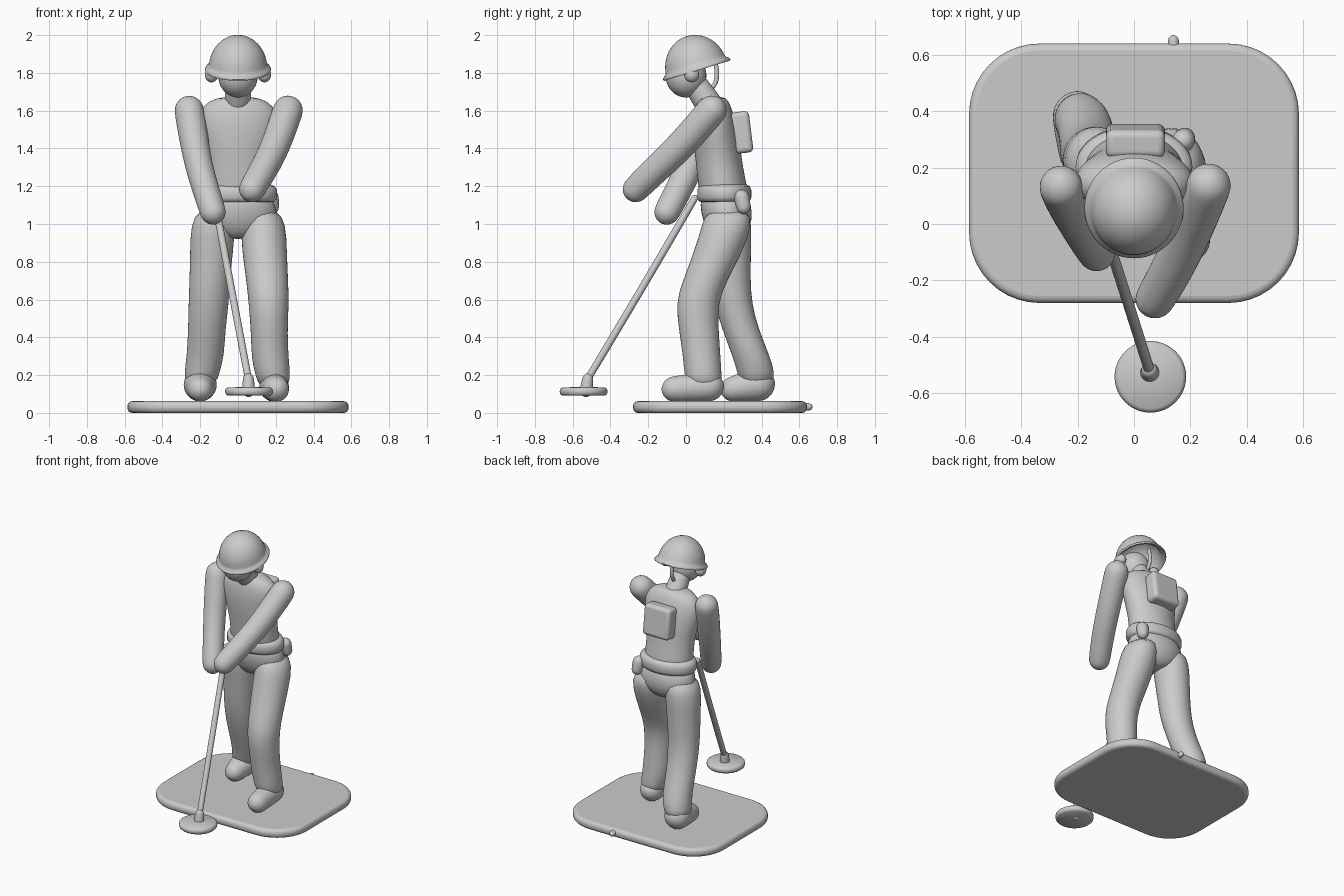
import bpy, bmesh
from math import sin, cos, pi, radians
from mathutils import Vector, Matrix

if "Cube" in bpy.data.objects:
    bpy.data.objects.remove(bpy.data.objects["Cube"])


def finish(name, bm, subdiv=0, bevel=0, angle=60):
    bmesh.ops.recalc_face_normals(bm, faces=bm.faces)
    me = bpy.data.meshes.new(name)
    bm.to_mesh(me)
    bm.free()
    ob = bpy.data.objects.new(name, me)
    bpy.context.collection.objects.link(ob)
    if bevel:
        m = ob.modifiers.new("bevel", 'BEVEL')
        m.width, m.segments, m.limit_method = bevel, 4, 'ANGLE'
        m.angle_limit = radians(40)
    if subdiv:
        m = ob.modifiers.new("subdiv", 'SUBSURF')
        m.levels = m.render_levels = subdiv
    bpy.ops.object.select_all(action='DESELECT')
    ob.select_set(True)
    bpy.context.view_layer.objects.active = ob
    bpy.ops.object.shade_smooth_by_angle(angle=radians(angle))
    return ob


def skin(bm, rings):
    rows = [[bm.verts.new(p) for p in r] for r in rings]
    n = len(rows[0])
    for a, b in zip(rows, rows[1:]):
        for i in range(n):
            bm.faces.new((a[i], a[(i + 1) % n], b[(i + 1) % n], b[i]))
    bm.faces.new(rows[0])
    bm.faces.new(rows[-1])


def loft(name, rings, n=20):
    """Horizontal elliptical sections: (x, y, z, rx, ry)."""
    bm = bmesh.new()
    skin(bm, [[(x + rx * cos(2 * pi * i / n), y + ry * sin(2 * pi * i / n), z)
               for i in range(n)] for x, y, z, rx, ry in rings])
    return finish(name, bm, subdiv=1)


def limb(name, pts, n=20, subdiv=1):
    """Round-ended tube through points (x, y, z, radius)."""
    bm = bmesh.new()
    P = [Vector(p[:3]) for p in pts]
    R = [p[3] for p in pts]
    last = len(P) - 1
    secs = []
    for i, p in enumerate(P):
        d = (P[min(i + 1, last)] - P[max(i - 1, 0)]).normalized()
        if i == 0:
            secs += [(p - d * R[i] * sin(t), d, R[i] * cos(t)) for t in (1.5, 1.2, .8, .4)]
        secs.append((p, d, R[i]))
        if i == last:
            secs += [(p + d * R[i] * sin(t), d, R[i] * cos(t)) for t in (.4, .8, 1.2, 1.5)]
    rings = []
    for c, d, r in secs:
        u = d.cross(Vector((1, 0, 0))).normalized()
        v = d.cross(u)
        rings.append([c + (u * cos(2 * pi * i / n) + v * sin(2 * pi * i / n)) * r for i in range(n)])
    skin(bm, rings)
    return finish(name, bm, subdiv=subdiv)


def lathe(name, prof, loc, tilt=0, sy=1, n=48):
    bm = bmesh.new()
    skin(bm, [[(r * cos(2 * pi * i / n), sy * r * sin(2 * pi * i / n), z)
               for i in range(n)] for r, z in prof])
    bm.transform(Matrix.Translation(loc) @ Matrix.Rotation(tilt, 4, 'X'))
    return finish(name, bm)


def ball(name, loc, size):
    bm = bmesh.new()
    bmesh.ops.create_uvsphere(bm, u_segments=32, v_segments=20, radius=1)
    bm.transform(Matrix.Translation(loc) @ Matrix.Diagonal((*size, 1)))
    return finish(name, bm)


def box(name, loc, size, bevel, tilt=0, corner=0):
    bm = bmesh.new()
    bmesh.ops.create_cube(bm, size=1)
    bm.transform(Matrix.Diagonal((*size, 1)))
    if corner:
        up = [e for e in bm.edges if abs(e.verts[0].co.z - e.verts[1].co.z) > .01]
        bmesh.ops.bevel(bm, geom=up, offset=corner, segments=10, profile=.5, affect='EDGES')
    bm.transform(Matrix.Translation(loc) @ Matrix.Rotation(tilt, 4, 'X'))
    return finish(name, bm, bevel=bevel)


# base plate with its small rear plug
box("base", (0, .18, .031), (1.17, .92, .062), .025, corner=.25)
limb("base_plug", [(.14, .60, .032, .022), (.14, .65, .032, .02)])

# legs and boots: x+ leg forward, x- leg back
loft("front_leg", [(.12, .22, 1.08, .09, .11), (.135, .22, 1.0, .122, .135), (.14, .17, .85, .12, .13),
                   (.155, .10, .70, .112, .118), (.163, .055, .58, .108, .113), (.165, .07, .42, .097, .105),
                   (.17, .085, .28, .1, .1), (.185, .09, .2, .093, .1), (.19, .10, .13, .08, .09)])
loft("rear_leg", [(-.12, .22, 1.08, .09, .11), (-.132, .22, 1.0, .12, .13), (-.14, .23, .85, .115, .115),
                  (-.15, .235, .70, .108, .108), (-.155, .25, .58, .108, .1), (-.165, .285, .45, .1, .098),
                  (-.172, .345, .30, .1, .1), (-.19, .37, .22, .095, .1), (-.2, .375, .14, .085, .09)])
limb("front_boot", [(.19, .12, .14, .082), (.195, .03, .132, .075), (.202, -.06, .126, .07)])
limb("rear_boot", [(-.2, .38, .15, .092), (-.2, .31, .138, .08), (-.2, .25, .126, .068)])

# body
loft("hips", [(0, .2, 1.18, .17, .12), (0, .21, 1.1, .2, .138), (0, .22, 1.02, .22, .135),
              (0, .22, .95, .14, .1), (0, .22, .92, .06, .06)])
loft("torso", [(0, .14, 1.675, .07, .06), (0, .14, 1.655, .16, .085), (0, .145, 1.58, .225, .11),
               (0, .16, 1.45, .2, .125), (0, .175, 1.32, .17, .122), (0, .195, 1.2, .175, .13),
               (0, .2, 1.13, .18, .13)], 28)
box_belt = lathe("belt", [(.17, 1.115), (.195, 1.12), (.207, 1.14), (.207, 1.18), (.195, 1.2), (.17, 1.21)],
                 (0, .203, 0), sy=.69)
box("backpack", (0.005, .295, 1.485), (.21, .1, .22), .025, radians(7))
limb("hip_pouch", [(.175, .295, 1.14, .042), (.18, .305, 1.09, .038)])

# arms, both hands held forward
limb("right_arm", [(-.258, .13, 1.6, .08), (-.237, .085, 1.47, .079), (-.212, .03, 1.32, .074),
                   (-.17, -.04, 1.18, .072), (-.133, -.1, 1.065, .07)])
limb("left_arm", [(.264, .135, 1.6, .082), (.23, .05, 1.5, .08), (.185, -.06, 1.38, .078),
                  (.125, -.18, 1.27, .075), (.075, -.265, 1.185, .072)])

# neck, head, helmet, ear cups, strap
limb("neck", [(0, .13, 1.62, .075), (0, .05, 1.74, .065)])
ball("head", (0, .0, 1.785), (.105, .108, .115))
dome = [(.155 * sin(t * pi / 20), .177 * cos(t * pi / 20)) for t in range(10)]
dome[0] = (.002, .177)
lathe("helmet", dome + [(.157, .012), (.17, .004), (.176, -.006), (.172, -.014), (.157, -.008),
                        (.142, .01), (.125, .08), (.07, .14), (.002, .155)],
      (0, .055, 1.825), radians(17), sy=1.06)
for side, s in (("right", -1), ("left", 1)):
    ball(side + "_ear_cup", (s * .14, .03, 1.79), (.035, .04, .04))
limb("neck_strap", [(0, .155, 1.86, .012), (.0, .167, 1.80, .013), (.0, .16, 1.745, .013),
                    (0, .13, 1.71, .013), (0, .07, 1.69, .012)], 12)

# search pole with disc head
limb("pole", [(.055, -.52, .18, .02), (-.035, -.235, .655, .02), (-.125, .045, 1.135, .02)], 14)
limb("pole_socket", [(.056, -.528, .12, .036), (.055, -.52, .18, .03)], 16)
lathe("disc", [(.002, .092), (.115, .092), (.124, .1), (.127, .114), (.124, .127), (.113, .135), (.002, .137)],
      (.058, -.542, 0))
